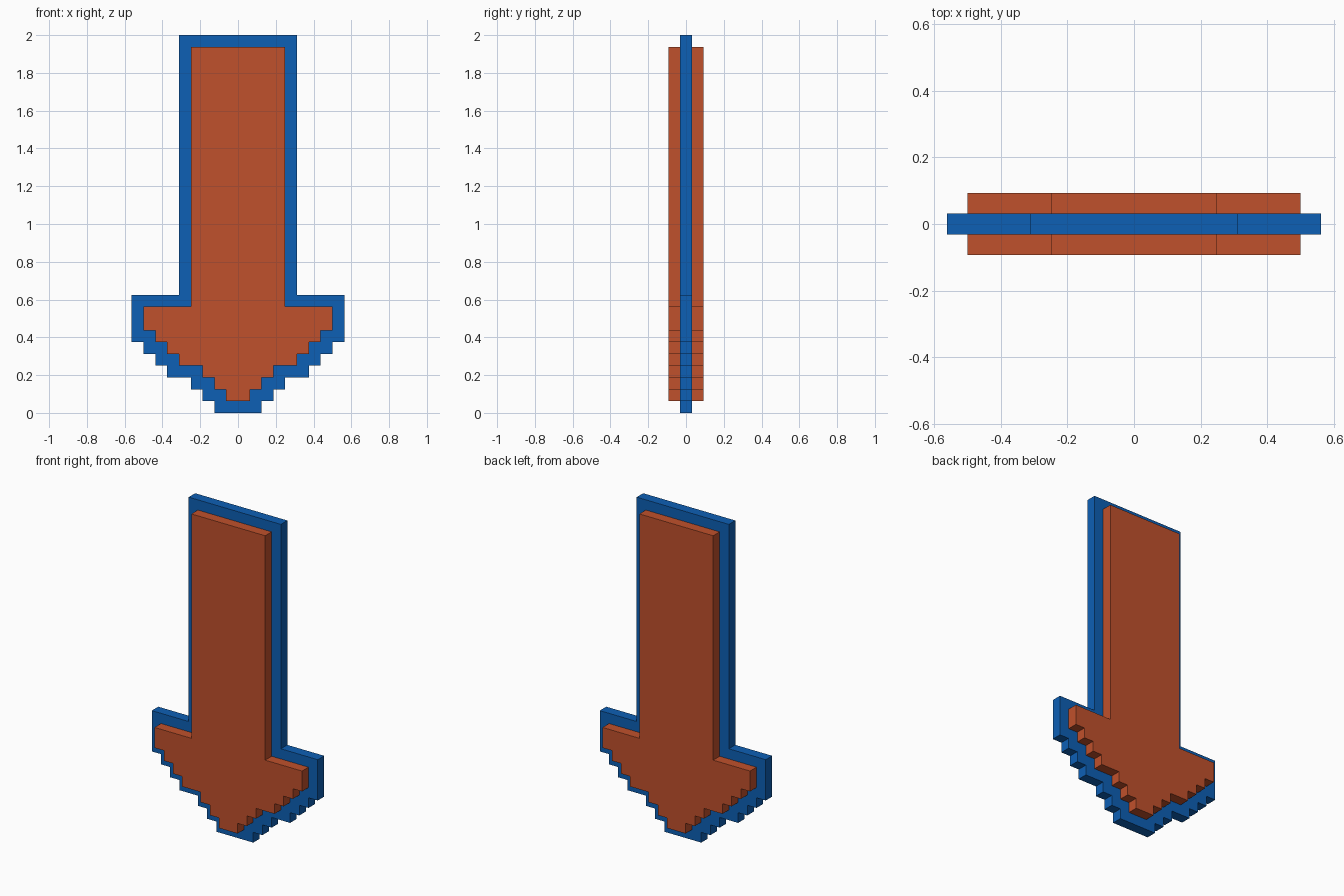
import bpy
import bmesh

cube = bpy.data.objects.get("Cube")
if cube:
    bpy.data.objects.remove(cube, do_unlink=True)

U = 2 / 32  # one grid step


def material(name, colour):
    mat = bpy.data.materials.new(name)
    mat.use_nodes = True
    mat.diffuse_color = colour
    bsdf = mat.node_tree.nodes["Principled BSDF"]
    bsdf.inputs["Base Color"].default_value = colour
    bsdf.inputs["Roughness"].default_value = 0.7
    return mat


def stepped_slab(name, rows, top, depth, mat):
    """Mirrored stepped outline from (start height, half width) rows, extruded along y."""
    right = []
    ends = [z for z, _ in rows[1:]] + [top]
    for (z, half), end in zip(rows, ends):
        right += [(half, z), (half, end)]
    outline = right + [(-x, z) for x, z in reversed(right)]

    bm = bmesh.new()
    face = bm.faces.new([bm.verts.new((x * U, -depth / 2 * U, z * U)) for x, z in outline])
    extruded = bmesh.ops.extrude_face_region(bm, geom=[face], use_keep_orig=True)
    verts = [v for v in extruded["geom"] if isinstance(v, bmesh.types.BMVert)]
    bmesh.ops.translate(bm, verts=verts, vec=(0, depth * U, 0))
    bmesh.ops.recalc_face_normals(bm, faces=bm.faces)

    mesh = bpy.data.meshes.new(name)
    bm.to_mesh(mesh)
    bm.free()
    mesh.materials.append(mat)
    obj = bpy.data.objects.new(name, mesh)
    bpy.context.collection.objects.link(obj)
    return obj


blue = material("blue", (0.004, 0.115, 0.462, 1))
orange = material("burnt orange", (0.527, 0.082, 0.025, 1))

# Thin border plate: stepped point, wide head, long shaft
border_rows = [(0, 2), (1, 3), (2, 4), (3, 6), (4, 7), (5, 8), (6, 9), (10, 5)]
stepped_slab("arrow_border", border_rows, 32, 1, blue)

# Thicker core: the same outline drawn in by one step, standing proud on both sides
core_rows = [(z + 1, half - 1) for z, half in border_rows[:-1]] + [(9, 4)]
stepped_slab("arrow_core", core_rows, 31, 3, orange)
